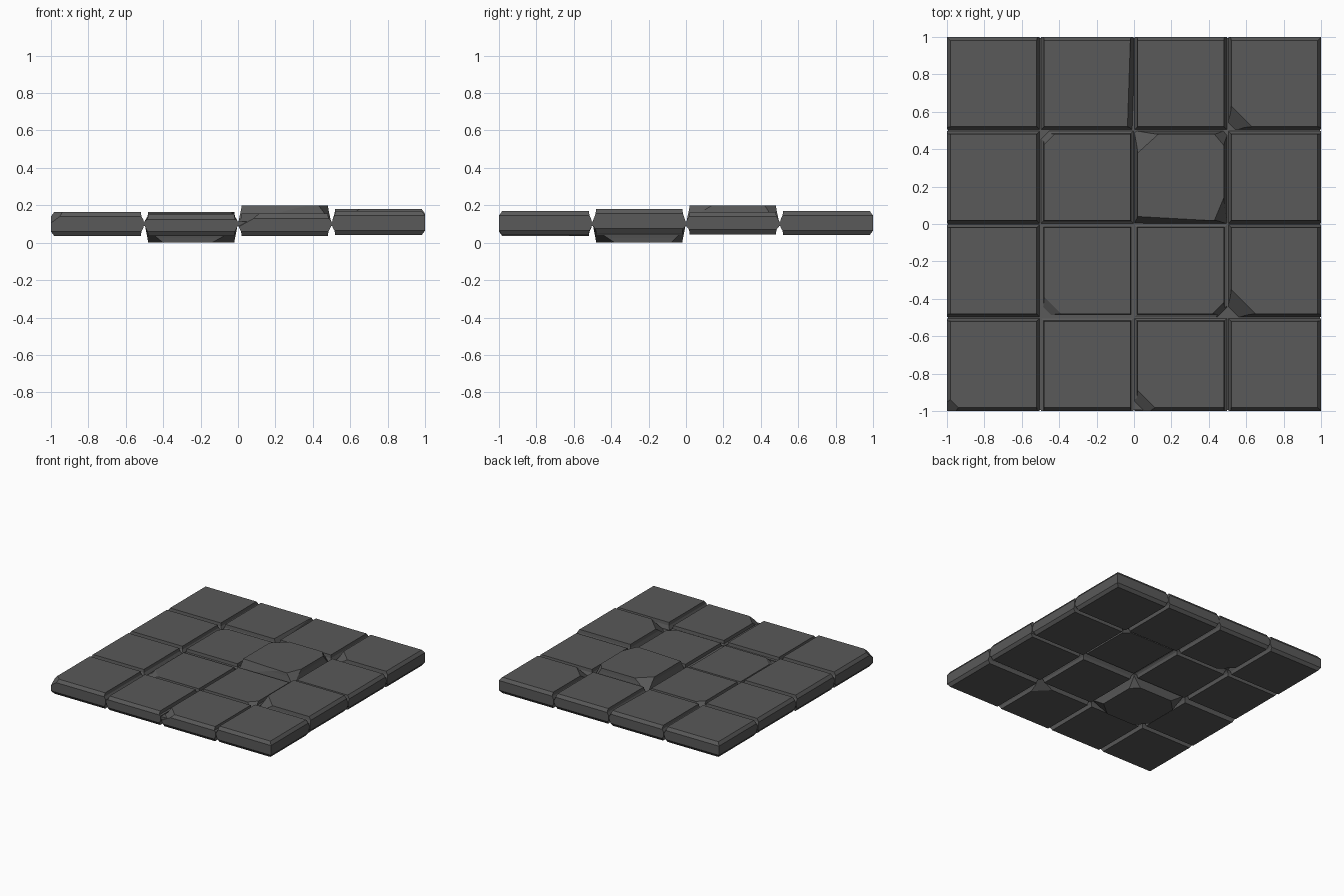
import bpy, bmesh
from mathutils import Vector

if "Cube" in bpy.data.objects:
    bpy.data.objects.remove(bpy.data.objects["Cube"])

stone = bpy.data.materials.new("dark grey stone")
stone.diffuse_color = (0.1, 0.1, 0.1, 1)
stone.use_nodes = True
stone.node_tree.nodes["Principled BSDF"].inputs["Base Color"].default_value = stone.diffuse_color

# (bottom, top) height of every slab: front row first, left to right
HEIGHTS = [
    [(.035, .165), (.035, .15), (.035, .155), (.04, .17)],
    [(.035, .165), (.0, .14), (.04, .15), (.05, .18)],
    [(.045, .165), (.045, .155), (.07, .20), (.045, .165)],
    [(.04, .165), (.04, .165), (.045, .17), (.04, .17)],
]

# broken corners: (column, row): [(x side, y side, x size, y size, depth, up)]
CHIPS = {
    (2, 2): [(-1, 1, .11, .10, .07, 1), (1, 1, .05, .06, .07, 1),
             (1, -1, .05, .12, .06, 1), (-1, -1, .36, .02, .05, 1),
             (1, 1, .05, .05, .03, -1)],
    (1, 2): [(-1, 1, .055, .055, .05, 1)],
    (2, 1): [(1, -1, .06, .06, .05, 1)],
    (3, 1): [(-1, -1, .13, .13, .08, 1)],
    (1, 1): [(-1, -1, .09, .09, .04, 1), (-1, 1, .10, .10, .06, -1),
             (1, -1, .12, .10, .06, -1), (-1, -1, .08, .10, .06, -1),
             (1, 1, .06, .06, .05, -1)],
    (3, 3): [(-1, -1, .11, .11, .06, 1)],
    (1, 3): [(1, -1, .015, .45, .03, 1), (-1, -1, .10, .10, .05, -1)],
    (2, 0): [(-1, -1, .09, .09, .05, 1), (1, 1, .11, .11, .05, -1)],
    (0, 0): [(-1, -1, .04, .04, .03, 1)],
}


def finish(bm, name):
    bmesh.ops.recalc_face_normals(bm, faces=bm.faces)
    mesh = bpy.data.meshes.new(name)
    bm.to_mesh(mesh)
    bm.free()
    mesh.materials.append(stone)
    bpy.context.collection.objects.link(bpy.data.objects.new(name, mesh))


def chip(bm, corner, spec):
    """Slice one corner off and close the cut."""
    sx, sy, dx, dy, depth, up = spec
    a = corner - Vector((sx * dx, 0, 0))
    b = corner - Vector((0, sy * dy, 0))
    c = corner - Vector((0, 0, up * depth))
    n = (b - a).cross(c - a).normalized()
    if n.dot(corner - a) < 0:
        n.negate()
    cut = bmesh.ops.bisect_plane(
        bm, geom=bm.verts[:] + bm.edges[:] + bm.faces[:], dist=1e-5,
        plane_co=a, plane_no=n, clear_outer=True)["geom_cut"]
    edges = [e for e in cut if isinstance(e, bmesh.types.BMEdge)]
    bmesh.ops.holes_fill(bm, edges=edges, sides=0)


def slab(col, row):
    bottom, top = HEIGHTS[row][col]
    x0, y0 = -1 + col * .5, -1 + row * .5
    x1, y1 = x0 + .5, y0 + .5
    # rings from bottom to top: height, inset beside a groove, inset on the rim
    rings = [(bottom, .02, .018), (bottom + .025, .016, 0),
             (max(.085, bottom + .03), .004, 0), (min(.12, top - .03), .004, 0),
             (top - .025, .016, 0), (top, .02, .018)]
    bm = bmesh.new()
    loops = []
    for z, inner, outer in rings:
        xa = x0 + (outer if col == 0 else inner)
        xb = x1 - (outer if col == 3 else inner)
        ya = y0 + (outer if row == 0 else inner)
        yb = y1 - (outer if row == 3 else inner)
        loops.append([bm.verts.new((x, y, z)) for x, y in
                      ((xa, ya), (xb, ya), (xb, yb), (xa, yb))])
    for low, high in zip(loops, loops[1:]):
        for i in range(4):
            j = (i + 1) % 4
            bm.faces.new((low[i], low[j], high[j], high[i]))
    bm.faces.new(loops[0][::-1])
    bm.faces.new(loops[-1])
    for spec in CHIPS.get((col, row), []):
        sx, sy, up = spec[0], spec[1], spec[5]
        corner = Vector(((x1 if sx > 0 else x0) - sx * .02,
                         (y1 if sy > 0 else y0) - sy * .02,
                         top if up > 0 else bottom))
        chip(bm, corner, spec)
    finish(bm, f"floor_slab_{col + 1}_{row + 1}")


for r in range(4):
    for c in range(4):
        slab(c, r)

# thin mortar plate that closes the grooves
bm = bmesh.new()
bmesh.ops.create_cube(bm, size=1)
bmesh.ops.scale(bm, vec=(1.99, 1.99, .024), verts=bm.verts)
bmesh.ops.translate(bm, vec=(0, 0, .102), verts=bm.verts)
finish(bm, "mortar_plate")
